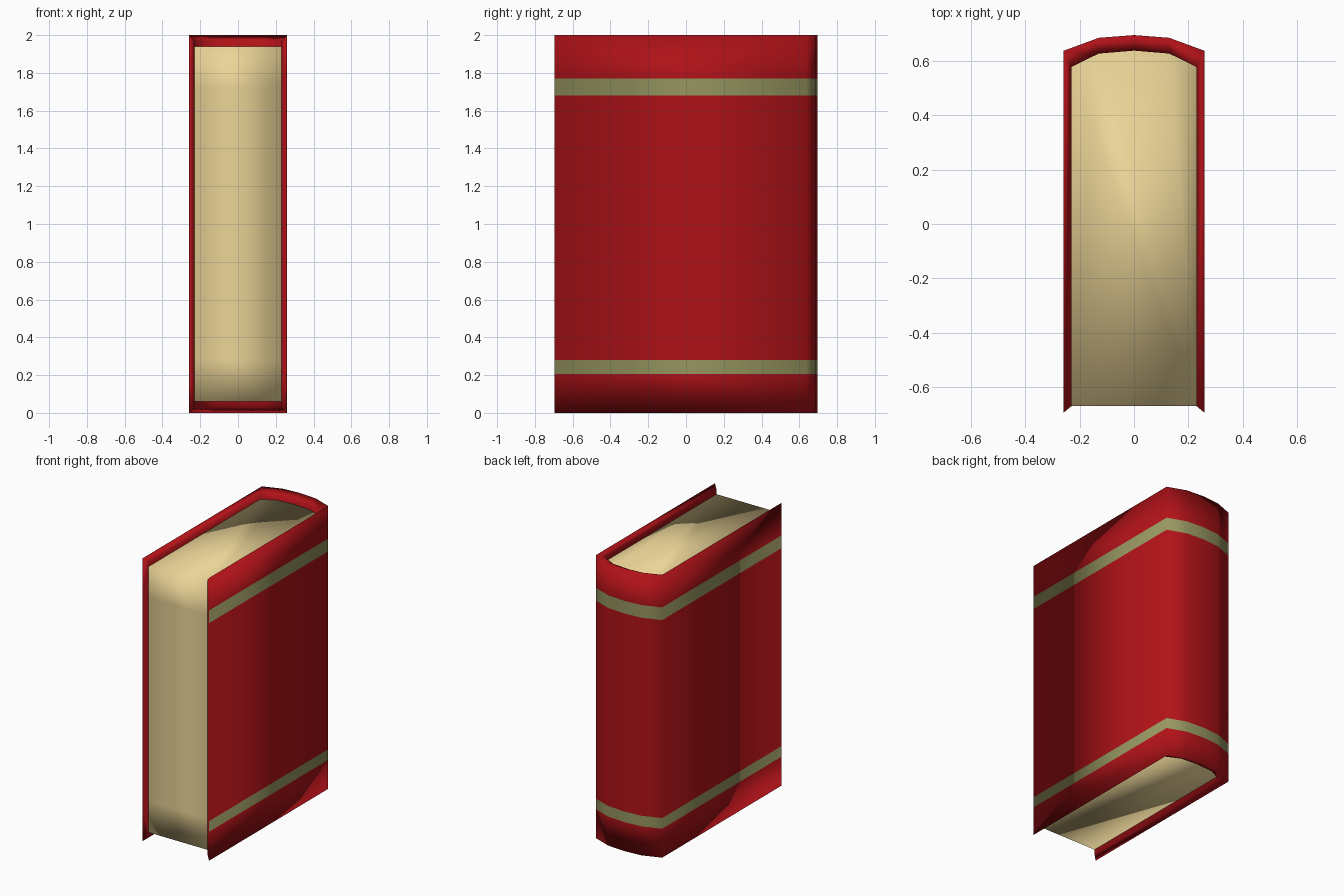
import bpy, bmesh

if "Cube" in bpy.data.objects:
    bpy.data.objects.remove(bpy.data.objects["Cube"])


def material(name, rgb):
    m = bpy.data.materials.new(name)
    m.diffuse_color = (*rgb, 1)
    m.use_nodes = True
    m.node_tree.nodes["Principled BSDF"].inputs["Base Color"].default_value = m.diffuse_color
    return m


def profile(half_w, front, corner, shoulder, crown):
    """Open U outline seen from above, running round the spine."""
    half = [(half_w, front), (half_w, corner), (0.13, shoulder)]
    return [(-x, y) for x, y in half] + [(0, crown)] + half[::-1]


def finish(name, bm, mats):
    bmesh.ops.recalc_face_normals(bm, faces=bm.faces)
    for f in bm.faces:
        f.smooth = True
    mesh = bpy.data.meshes.new(name)
    bm.to_mesh(mesh)
    bm.free()
    for m in mats:
        mesh.materials.append(m)
    ob = bpy.data.objects.new(name, mesh)
    bpy.context.collection.objects.link(ob)
    return ob


red = material("cover_red", (0.43, 0.006, 0.009))
olive = material("band_olive", (0.30, 0.30, 0.115))
cream = material("page_cream", (0.83, 0.66, 0.31))

# Cover: closed loop of rows (outside wall, bevelled rim, inside wall)
outer = profile(0.26, -0.695, 0.637, 0.685, 0.695)
inner = profile(0.23, -0.67, 0.578, 0.627, 0.638)
rows = [(outer, z) for z in (0, 0.205, 0.28, 1.68, 1.77, 2)]
rows += [(inner, z) for z in (1.97, 1.92, 0.08, 0.03)]
bm = bmesh.new()
grid = [[bm.verts.new((x, y, z)) for x, y in p] for p, z in rows]
for r, low in enumerate(grid):
    high = grid[(r + 1) % len(grid)]
    for i in range(len(low) - 1):
        f = bm.faces.new((low[i], low[i + 1], high[i + 1], high[i]))
        f.material_index = 1 if r in (1, 3) else 0  # the two bands
# front edges of the two boards
for end in (0, -1):
    bm.faces.new([row[end] for row in grid])
finish("cover", bm, [red, olive])

# Page block: closed prism tucked slightly into the cover
outline = profile(0.234, -0.67, 0.582, 0.632, 0.643)
bm = bmesh.new()
levels = [[bm.verts.new((x, y, z)) for x, y in outline]
          for z in (0.06, 0.28, 1.72, 1.94)]
n = len(outline)
for low, high in zip(levels, levels[1:]):
    for i in range(n):
        j = (i + 1) % n
        bm.faces.new((low[i], low[j], high[j], high[i]))
bm.faces.new(levels[0])
bm.faces.new(levels[-1])
finish("pages", bm, [cream])
